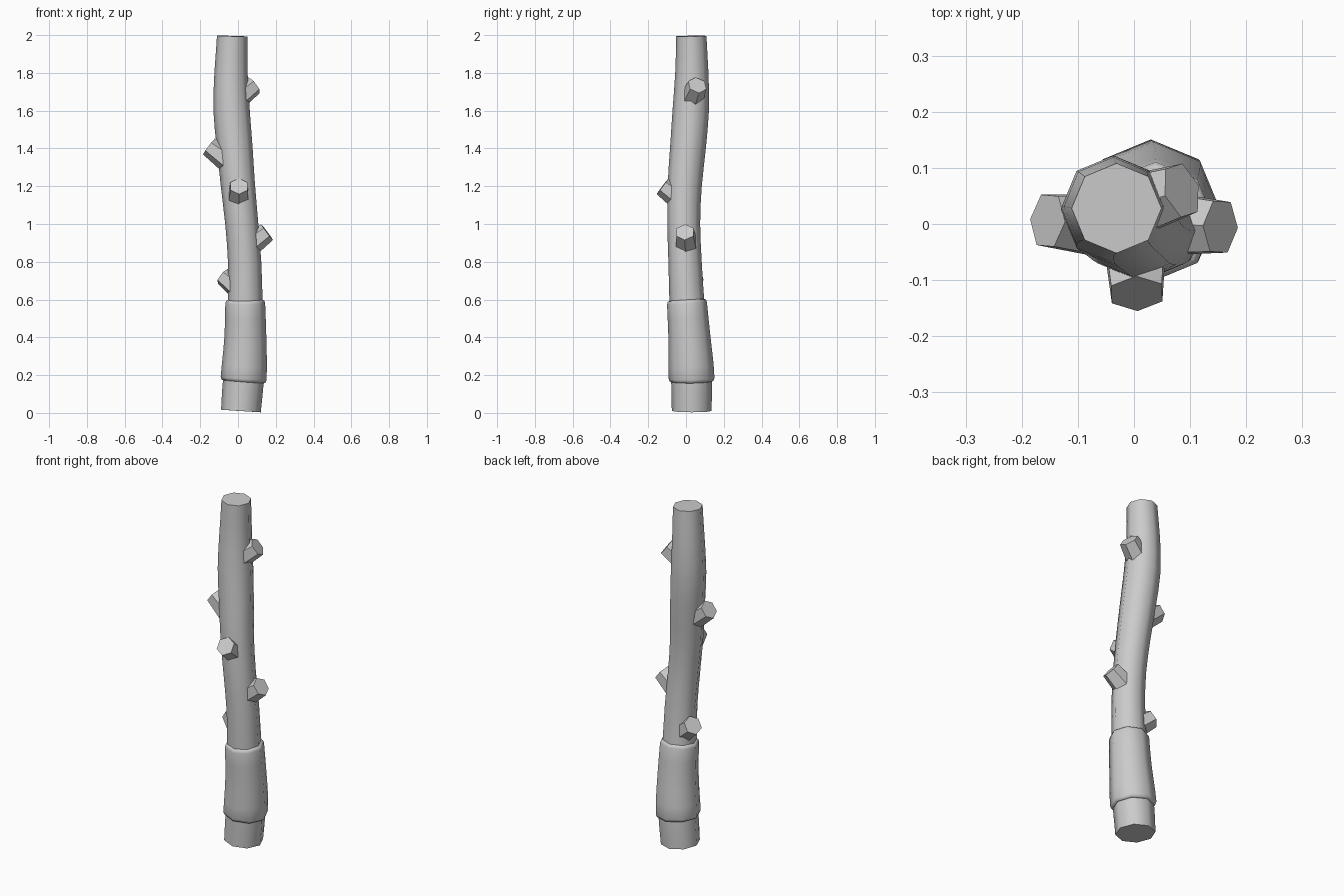
import bpy, bmesh, math
from mathutils import Vector

cube = bpy.data.objects.get("Cube")
if cube:
    bpy.data.objects.remove(cube, do_unlink=True)

grey = bpy.data.materials.new("plain grey")
grey.use_nodes = True
grey.diffuse_color = (0.6, 0.6, 0.6, 1)
grey.node_tree.nodes["Principled BSDF"].inputs["Base Color"].default_value = (0.6, 0.6, 0.6, 1)

# Wavy centre line, one point every 0.2 up the stick, with its radius
STEP = 0.2
LINE = [Vector(p) for p in (
    (.015, .03, .105), (.031, .029, .108), (.039, .018, .098), (.038, .004, .092),
    (.035, -.005, .088), (.02, -.012, .087), (0, -.007, .09), (-.017, .01, .094),
    (-.034, .025, .096), (-.037, .031, .088), (-.031, .028, .08))]


def sample(z):
    """Smoothly interpolated x, y and radius at height z."""
    last = len(LINE) - 1
    i = min(max(int(z / STEP), 0), last - 1)
    t = z / STEP - i
    a, b, c, d = (LINE[min(max(k, 0), last)] for k in (i - 1, i, i + 1, i + 2))
    return b + .5 * t * (c - a + t * (2 * a - 5 * b + 4 * c - d + t * (3 * (b - c) + d - a)))


def finish(name, bm, smooth):
    bmesh.ops.recalc_face_normals(bm, faces=bm.faces)
    mesh = bpy.data.meshes.new(name)
    bm.to_mesh(mesh)
    bm.free()
    mesh.materials.append(grey)
    obj = bpy.data.objects.new(name, mesh)
    bpy.context.collection.objects.link(obj)
    if smooth:
        bpy.ops.object.select_all(action='DESELECT')
        obj.select_set(True)
        bpy.context.view_layer.objects.active = obj
        bpy.ops.object.shade_smooth_by_angle(angle=math.radians(50))
    return obj


def tube(name, rings, sides=8):
    """Capped tube along the centre line; rings are (height, extra radius)."""
    bm = bmesh.new()
    loops = []
    for z, extra in rings:
        p = sample(z)
        slope = (sample(min(z + .05, 2)) - sample(max(z - .05, 0))) / (min(z + .05, 2) - max(z - .05, 0))
        loop = []
        for k in range(sides):
            a = math.tau * k / sides
            dx, dy = (p.z + extra) * math.cos(a), (p.z + extra) * math.sin(a)
            tilt = -slope.x * dx - slope.y * dy
            loop.append(bm.verts.new((p.x + dx, p.y + dy, max(0, min(2, z + tilt)))))
        loops.append(loop)
    for low, high in zip(loops, loops[1:]):
        for k in range(sides):
            n = (k + 1) % sides
            bm.faces.new((low[k], low[n], high[n], high[k]))
    bm.faces.new(loops[0][::-1])
    bm.faces.new(loops[-1])
    return finish(name, bm, True)


# Main stick and the thicker grip sleeve with softened rims
tube("stick", [(.01, 0)] + [(.1 * i, 0) for i in range(1, 20)] + [(1.995, 0)])
tube("grip", [(.165, 0), (.168, .008), (.182, .013), (.25, .013), (.33, .013), (.41, .013),
              (.5, .013), (.58, .013), (.594, .009), (.598, 0)])


def knot(name, end, direction):
    """Tapered six-sided branch stub, ending at the given point."""
    d = Vector(direction).normalized()
    side = d.cross(Vector((0, 0, 1))).normalized()
    up = side.cross(d)
    bm = bmesh.new()
    loops = []
    for back, radius in ((.13, .064), (0, .052)):
        centre = Vector(end) - d * back
        loops.append([bm.verts.new(centre + radius * (up * math.cos(a) + side * math.sin(a)))
                      for a in (math.tau * k / 6 for k in range(6))])
    for k in range(6):
        n = (k + 1) % 6
        bm.faces.new((loops[0][k], loops[0][n], loops[1][n], loops[1][k]))
    bm.faces.new(loops[0])
    bm.faces.new(loops[1])
    finish(name, bm, False)


# Cut branch stubs, from the lowest to the highest
knot("knot_low_back", (-.077, .045, .725), (-.74, .3, .6))
knot("knot_left", (.154, -.005, .957), (.8, -.05, .6))
knot("knot_front", (.005, -.124, 1.2), (.03, -.8, .6))
knot("knot_right", (-.154, .006, 1.41), (-.8, .07, .6))
knot("knot_high_left", (.085, .06, 1.735), (.76, .24, .6))
